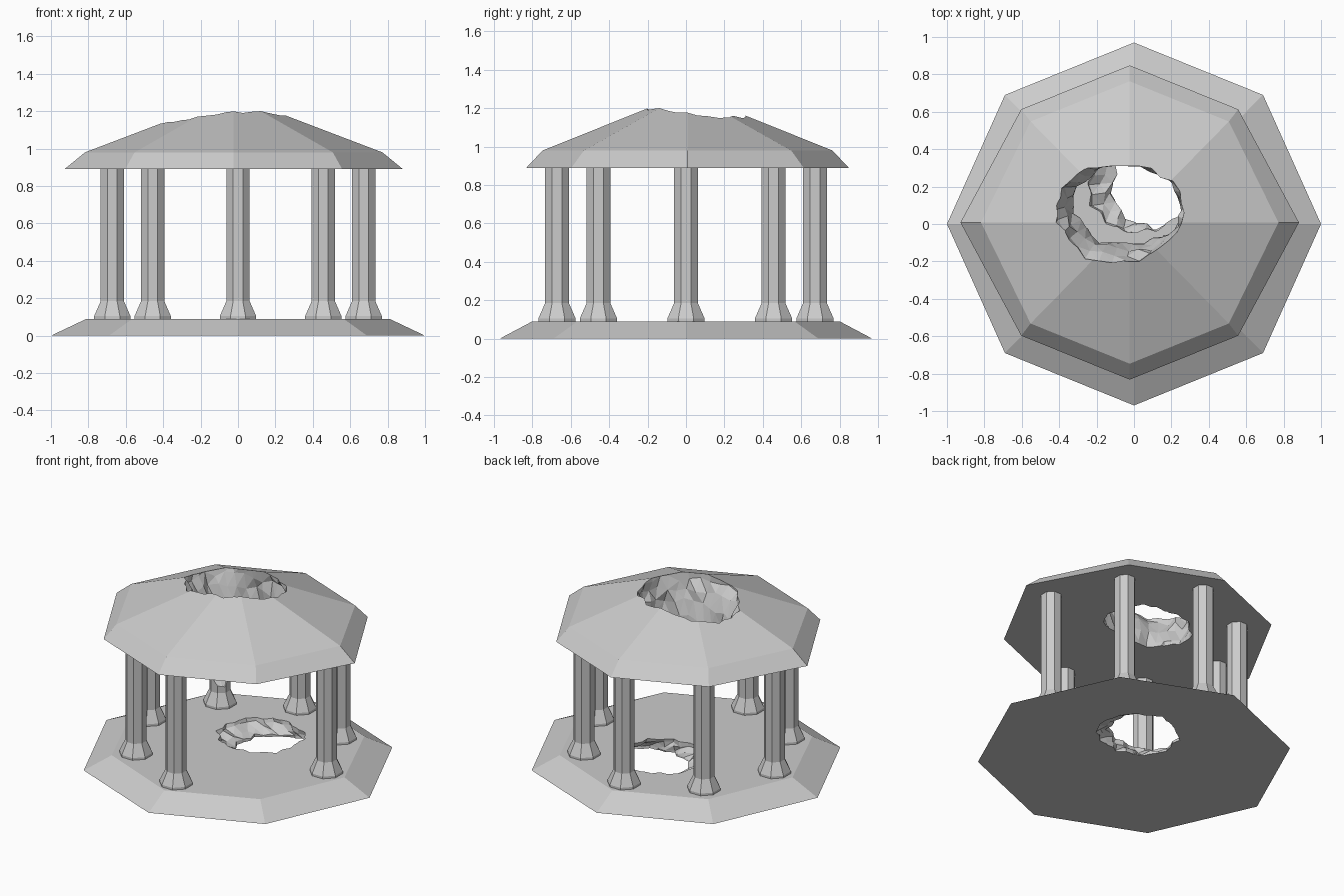
import bpy, bmesh, math, random

if "Cube" in bpy.data.objects:
    bpy.data.objects.remove(bpy.data.objects["Cube"])

random.seed(7)
stone = bpy.data.materials.new("pale grey stone")
stone.diffuse_color = (0.6, 0.6, 0.6, 1)
stone.use_nodes = True
stone.node_tree.nodes["Principled BSDF"].inputs["Base Color"].default_value = stone.diffuse_color


def loft(name, rings):
    """Solid from stacked rings of equal point count, with flat caps."""
    bm = bmesh.new()
    vs = [[bm.verts.new(p) for p in r] for r in rings]
    n = len(vs[0])
    for a, b in zip(vs, vs[1:]):
        for i in range(n):
            j = (i + 1) % n
            bm.faces.new((a[i], a[j], b[j], b[i]))
    bm.faces.new(vs[0][::-1])
    bm.faces.new(vs[-1])
    bmesh.ops.recalc_face_normals(bm, faces=bm.faces)
    me = bpy.data.meshes.new(name)
    bm.to_mesh(me)
    bm.free()
    me.materials.append(stone)
    ob = bpy.data.objects.new(name, me)
    bpy.context.collection.objects.link(ob)
    return ob


def octagon(rx, ry, dx, dy, z, cx=0.0, cy=0.0):
    pts = [(rx, 0), (dx, dy), (0, ry), (-dx, dy), (-rx, 0), (-dx, -dy), (0, -ry), (dx, -dy)]
    return [(cx + x, cy + y, z) for x, y in pts]


def circle(cx, cy, r, z, n=8, turn=math.pi / 8):
    return [(cx + r * math.cos(turn + i * math.tau / n),
             cy + r * math.sin(turn + i * math.tau / n), z) for i in range(n)]


def jagged_cutter(name, levels, n=30, jit=0.02, zjit=0.01):
    """Rough plug; each level is (cx, cy, rx, ry, z)."""
    rings = []
    spokes = [random.uniform(-jit, jit) for _ in range(n)]
    for k, (cx, cy, rx, ry, z) in enumerate(levels):
        inner = 0 < k < len(levels) - 1
        ring = []
        for i in range(n):
            a = i * math.tau / n
            d = spokes[i] * 0.6 + random.uniform(-jit, jit)
            h = random.uniform(-zjit, zjit) if inner else 0
            ring.append((cx + (rx + d) * math.cos(a), cy + (ry + d) * math.sin(a), z + h))
        rings.append(ring)
    ob = loft(name, rings)
    bm = bmesh.new()
    bm.from_mesh(ob.data)
    bmesh.ops.triangulate(bm, faces=bm.faces)
    bm.to_mesh(ob.data)
    bm.free()
    ob.hide_render = True
    return ob


def cut(ob, cutter):
    """Apply the boolean and drop the cutter."""
    m = ob.modifiers.new("broken hole", 'BOOLEAN')
    m.operation = 'DIFFERENCE'
    m.solver = 'EXACT'
    m.object = cutter
    dg = bpy.context.evaluated_depsgraph_get()
    me = bpy.data.meshes.new_from_object(ob.evaluated_get(dg))
    ob.modifiers.clear()
    ob.data = me
    bpy.data.objects.remove(cutter)


# Stepped floor slab with slanting broken hole
floor = loft("floor_slab", [octagon(1.0, 0.97, 0.69, 0.69, 0),
                            octagon(0.81, 0.80, 0.565, 0.565, 0.09)])
cut(floor, jagged_cutter("floor_cutter", [
    (0.15, 0.22, 0.26, 0.25, -0.06), (0.14, 0.22, 0.26, 0.25, 0.015),
    (0.09, 0.215, 0.265, 0.25, 0.04), (0.04, 0.21, 0.27, 0.255, 0.065),
    (0.0, 0.21, 0.27, 0.255, 0.15)]))

# Shallow roof with chipped crown and broken hole
roof = loft("roof", [octagon(0.905, 0.84, 0.58, 0.605, 0.89, -0.023, 0.008),
                     octagon(0.795, 0.755, 0.53, 0.54, 0.98, -0.023, 0.008),
                     octagon(0.008, 0.008, 0.005, 0.005, 1.28, -0.023, 0.008)])
cut(roof, jagged_cutter("roof_cutter", [
    (-0.03, 0.11, 0.29, 0.22, 0.82), (-0.035, 0.105, 0.29, 0.225, 0.93),
    (-0.06, 0.09, 0.31, 0.235, 1.02), (-0.07, 0.08, 0.325, 0.25, 1.10),
    (-0.08, 0.06, 0.34, 0.262, 1.16), (-0.08, 0.055, 0.35, 0.275, 1.40)], zjit=0.02))

# Seven columns on the octagon corners; the front right one is missing
for k in range(8):
    if k == 7:
        continue
    a = k * math.pi / 4
    r = 0.645 if k % 2 else 0.672
    x, y = r * math.cos(a), r * math.sin(a)
    col = loft("column_%d" % (k + 1), [circle(x, y, 0.105, 0.085), circle(x, y, 0.105, 0.105),
                                       circle(x, y, 0.067, 0.185), circle(x, y, 0.067, 0.893)])
    if k == 3:
        # Chipped inner side of the back left column
        cut(col, jagged_cutter("chip_cutter", [
            (x + 0.08, y - 0.08, 0.03, 0.03, 0.2), (x + 0.06, y - 0.06, 0.06, 0.06, 0.27),
            (x + 0.06, y - 0.06, 0.06, 0.06, 0.36), (x + 0.08, y - 0.08, 0.03, 0.03, 0.46)],
            n=10, jit=0.01))
